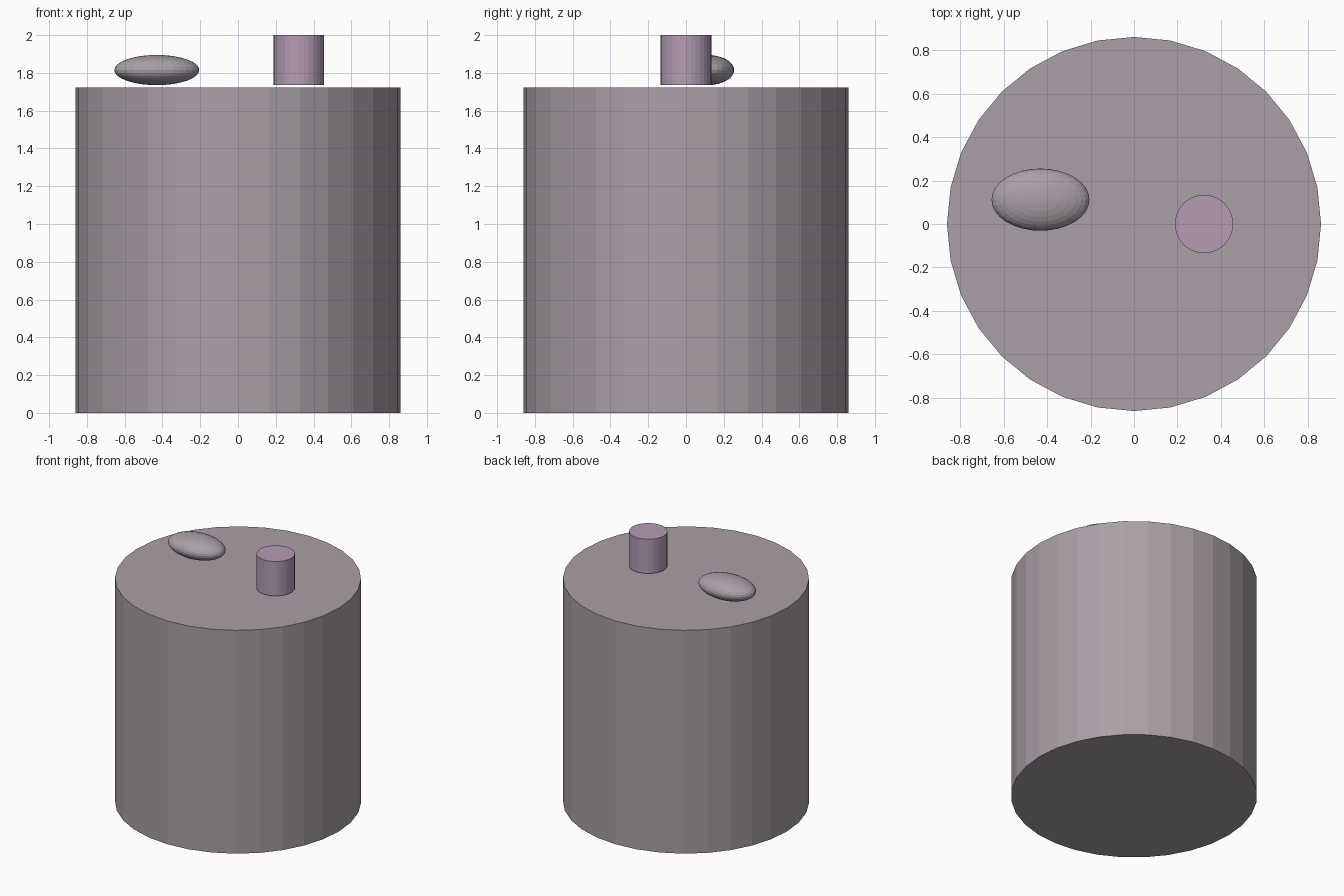
import bpy

# Remove the default cube
cube = bpy.data.objects.get("Cube")
if cube:
    bpy.data.objects.remove(cube, do_unlink=True)


def make_material(name, rgb):
    mat = bpy.data.materials.new(name)
    mat.use_nodes = True
    color = (*rgb, 1.0)
    mat.diffuse_color = color
    for node in mat.node_tree.nodes:
        if node.type == "BSDF_PRINCIPLED":
            node.inputs["Base Color"].default_value = color
    return mat


def finish(name, mat):
    obj = bpy.context.object
    obj.name = name
    obj.data.name = name
    obj.data.materials.append(mat)
    return obj


def add_cylinder(name, mat, radius, x, bottom, top):
    bpy.ops.mesh.primitive_cylinder_add(
        vertices=32, radius=radius, depth=top - bottom,
        location=(x, 0, (bottom + top) / 2))
    return finish(name, mat)


warm_grey = make_material("warm_grey", (0.40, 0.35, 0.385))
mauve = make_material("mauve", (0.46, 0.335, 0.46))

# Large drum
add_cylinder("drum_body", warm_grey, 0.86, 0, 0, 1.722)

# Small upright peg, hovering just above the drum top
add_cylinder("peg", mauve, 0.134, 0.322, 1.735, 2.0)

# Flattened pebble beside the peg
bpy.ops.mesh.primitive_uv_sphere_add(
    segments=32, ring_count=16, radius=1, location=(-0.43, 0.112, 1.815))
pebble = finish("pebble", warm_grey)
pebble.scale = (0.225, 0.143, 0.08)
